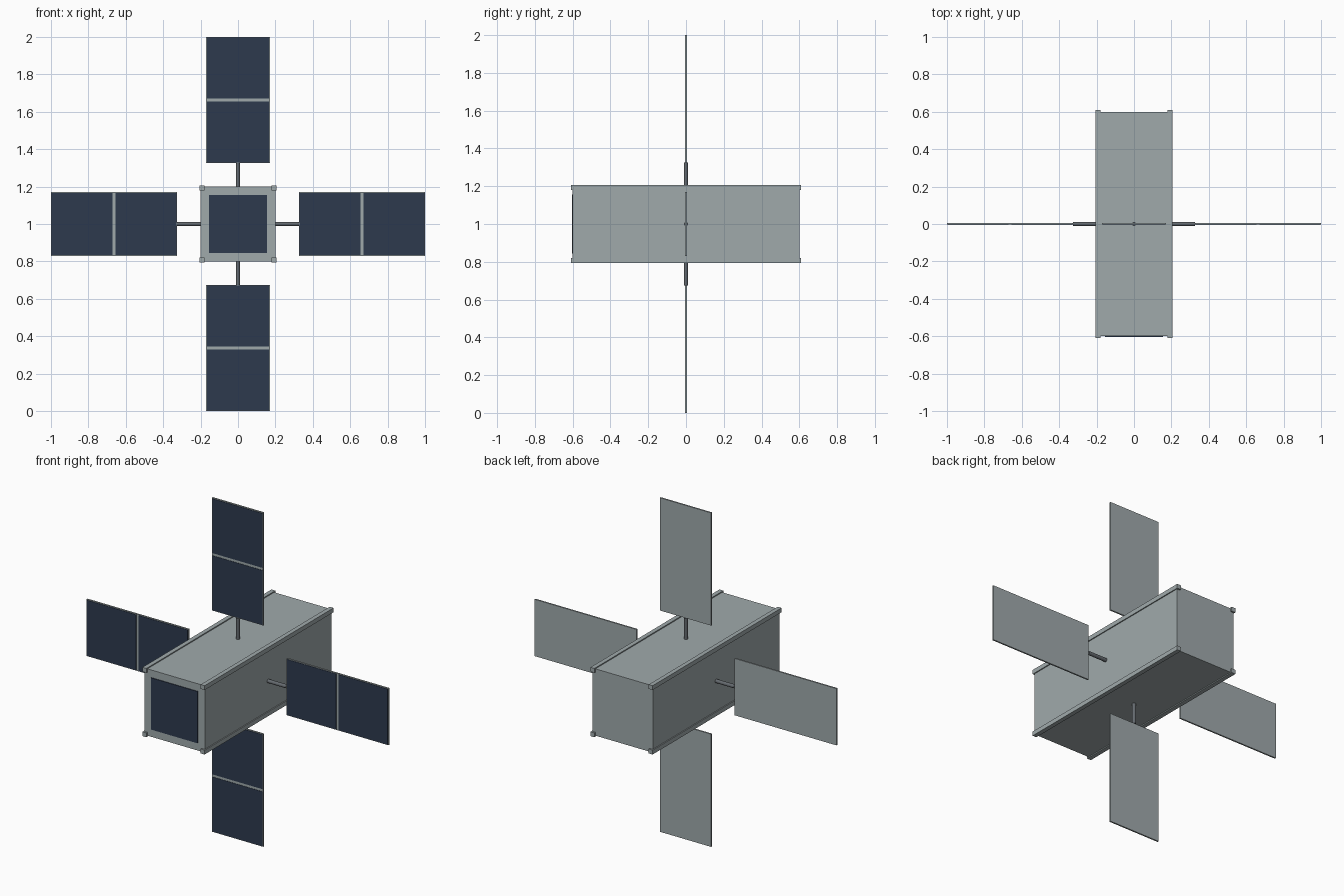
import bpy
import math
from mathutils import Matrix, Vector

cube = bpy.data.objects.get("Cube")
if cube:
    bpy.data.objects.remove(cube, do_unlink=True)

CENTRE = Matrix.Translation((0, 0, 1))


def material(name, rgb):
    mat = bpy.data.materials.new(name)
    mat.use_nodes = True
    mat.diffuse_color = (*rgb, 1)
    mat.node_tree.nodes["Principled BSDF"].inputs["Base Color"].default_value = (*rgb, 1)
    return mat


grey = material("light grey metal", (0.35, 0.40, 0.41))
boom_grey = material("dark grey metal", (0.13, 0.145, 0.16))
navy = material("navy solar cell", (0.026, 0.042, 0.076))


def place(obj, name, mat, turn):
    """Name and colour a part, then turn it about the body axis."""
    obj.name = name
    obj.data.materials.append(mat)
    obj.data.transform(CENTRE @ Matrix.Rotation(turn, 4, "Y") @ obj.matrix_basis)
    obj.matrix_basis = Matrix.Identity(4)
    return obj


def box(name, low, high, mat, turn=0):
    """Box between two corners, measured from the body centre."""
    low, high = Vector(low), Vector(high)
    bpy.ops.mesh.primitive_cube_add(size=1)
    obj = bpy.context.object
    obj.matrix_basis = Matrix.Translation((low + high) / 2) @ Matrix.Diagonal((*(high - low), 1))
    return place(obj, name, mat, turn)


# Body with a solar cell on its front end
box("body", (-0.2, -0.6, -0.2), (0.2, 0.6, 0.2), grey)
box("front_cell", (-0.155, -0.604, -0.155), (0.155, -0.598, 0.155), navy)

# Four corner rails, and four wings each on a boom
for i, side in enumerate(("left", "bottom", "right", "top")):
    turn = i * math.pi / 2
    box(f"corner_rail_{i + 1}", (0.18, -0.61, 0.18), (0.206, 0.61, 0.206), grey, turn)

    bpy.ops.mesh.primitive_cylinder_add(vertices=16, radius=0.011, depth=0.13)
    boom = bpy.context.object
    boom.matrix_basis = Matrix.Translation((0.26, 0, 0)) @ Matrix.Rotation(math.pi / 2, 4, "Y")
    place(boom, f"{side}_boom", boom_grey, turn)
    bpy.ops.object.shade_smooth_by_angle()

    box(f"{side}_wing_panel", (0.325, -0.004, -0.17), (1, 0.005, 0.17), grey, turn)
    for place_name, start, end in (("inner", 0.329, 0.655), ("outer", 0.67, 0.996)):
        box(f"{side}_{place_name}_cell", (start, -0.006, -0.166), (end, -0.003, 0.166), navy, turn)
